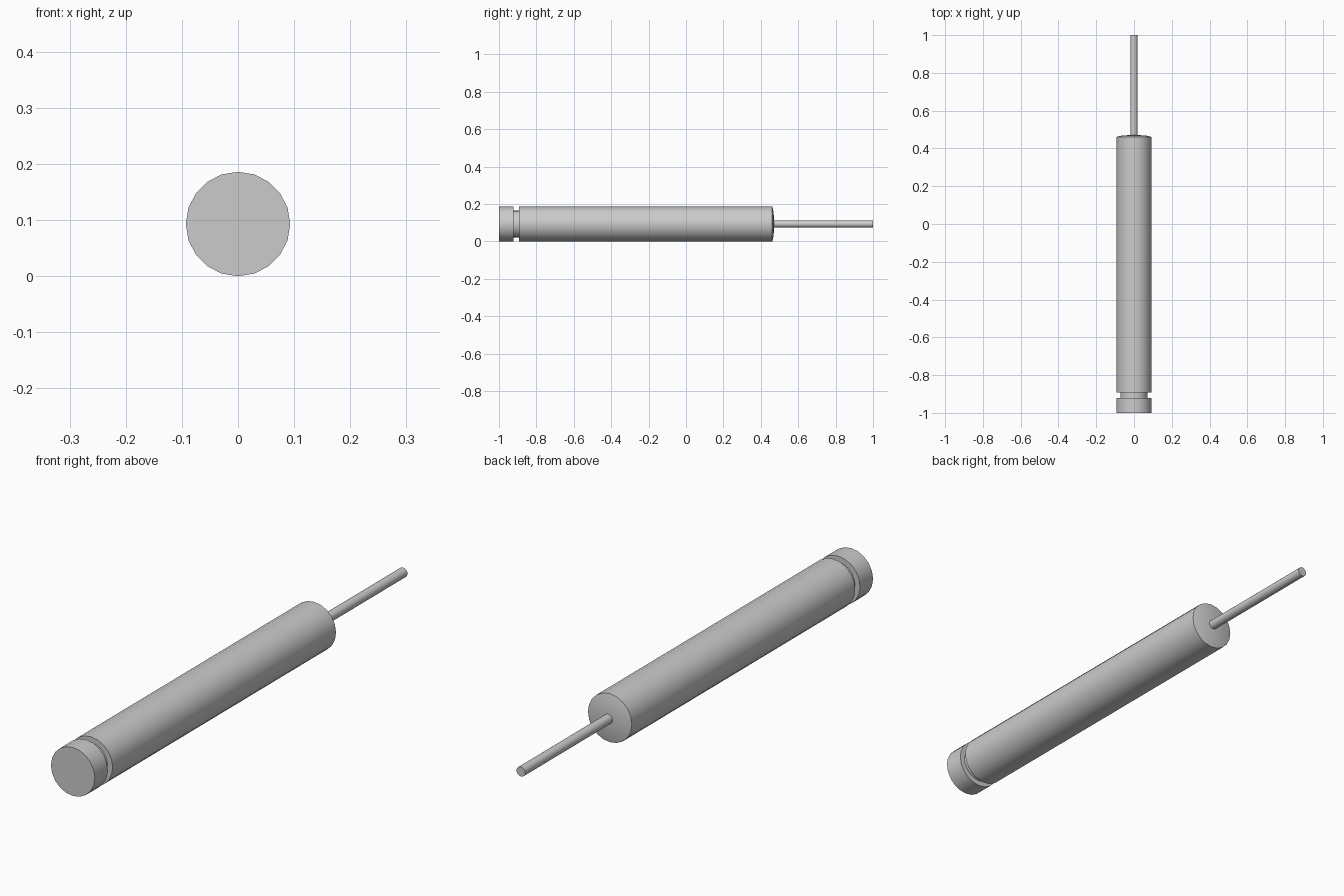
import bpy, math

if "Cube" in bpy.data.objects:
    bpy.data.objects.remove(bpy.data.objects["Cube"])

R = 0.093      # outer radius, also the axis height
SIDES = 20


def lathe(name, profile, sides):
    """Spin (radius, y) points round the long axis and close both ends."""
    verts, faces = [], []
    for r, y in profile:
        for i in range(sides):
            a = 2 * math.pi * i / sides
            verts.append((r * math.sin(a), y, R + r * math.cos(a)))
    for k in range(len(profile) - 1):
        for i in range(sides):
            j = (i + 1) % sides
            faces.append((k * sides + j, k * sides + i,
                          (k + 1) * sides + i, (k + 1) * sides + j))
    last = (len(profile) - 1) * sides
    faces.append(tuple(range(sides)))
    faces.append(tuple(last + i for i in reversed(range(sides))))
    mesh = bpy.data.meshes.new(name)
    mesh.from_pydata(verts, [], faces)
    mesh.validate()
    obj = bpy.data.objects.new(name, mesh)
    bpy.context.collection.objects.link(obj)
    bpy.ops.object.select_all(action='DESELECT')
    obj.select_set(True)
    bpy.context.view_layer.objects.active = obj
    bpy.ops.object.shade_smooth_by_angle(angle=math.radians(35))
    return obj


# Main cylinder: end cap, retaining groove, long body, slightly domed end
lathe("cylinder_body", [(R, -1.0), (R, -0.921), (0.072, -0.921),
                        (0.072, -0.892), (R, -0.892), (R, 0.461),
                        (0.065, 0.468), (0.019, 0.471)], SIDES)

# Thin rod sliding out of the domed end
lathe("piston_rod", [(0.0185, 0.44), (0.0185, 1.0)], SIDES)
